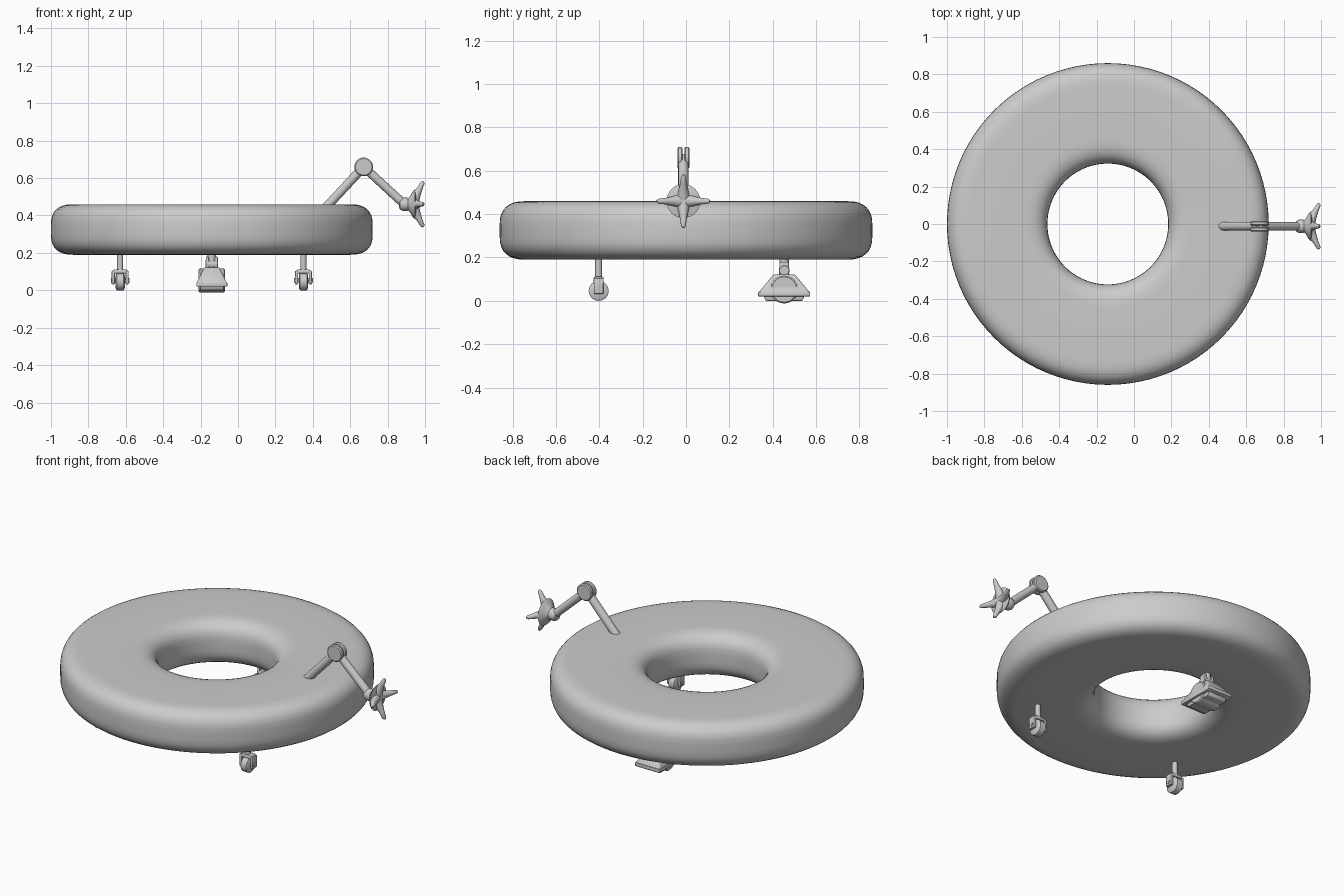
import bpy, bmesh, math
from mathutils import Vector

if "Cube" in bpy.data.objects:
    bpy.data.objects.remove(bpy.data.objects["Cube"])

CX = -0.14   # ring centre
AY = -0.012  # arm centre line


def finish(name, bm, angle=35):
    bmesh.ops.recalc_face_normals(bm, faces=bm.faces)
    me = bpy.data.meshes.new(name)
    bm.to_mesh(me)
    bm.free()
    ob = bpy.data.objects.new(name, me)
    bpy.context.collection.objects.link(ob)
    bpy.ops.object.select_all(action='DESELECT')
    ob.select_set(True)
    bpy.context.view_layer.objects.active = ob
    bpy.ops.object.shade_smooth_by_angle(angle=math.radians(angle))
    return ob


def lathe(name, profile, origin, axis=(0, 0, 1), n=32, closed=False):
    """Spin (radius, height) points around an axis through origin."""
    bm = bmesh.new()
    q = Vector((0, 0, 1)).rotation_difference(Vector(axis).normalized())
    rings = []
    for i in range(n):
        a = 2 * math.pi * i / n
        rings.append([bm.verts.new(Vector(origin) + q @ Vector((r * math.cos(a), r * math.sin(a), h)))
                      for r, h in profile])
    m = len(profile)
    for i in range(n):
        p, s = rings[i], rings[(i + 1) % n]
        for j in range(m if closed else m - 1):
            k = (j + 1) % m
            bm.faces.new((p[j], s[j], s[k], p[k]))
    if not closed:
        bm.faces.new([r[0] for r in rings])
        bm.faces.new([r[-1] for r in rings])
    return finish(name, bm)


def rod(name, a, b, r1, r2=None, n=20):
    d = Vector(b) - Vector(a)
    return lathe(name, [(r1, 0), (r1 if r2 is None else r2, d.length)], a, d, n)


def block(name, centre, lo, hi, z0, z1, bevel=0.004):
    """Box with half sizes lo at z0 and hi at z1."""
    bm = bmesh.new()
    loops = [[bm.verts.new((centre[0] + sx * h[0], centre[1] + sy * h[1], z))
              for sx, sy in ((-1, -1), (1, -1), (1, 1), (-1, 1))] for h, z in ((lo, z0), (hi, z1))]
    for loop in loops:
        bm.faces.new(loop)
    for i in range(4):
        j = (i + 1) % 4
        bm.faces.new((loops[0][i], loops[0][j], loops[1][j], loops[1][i]))
    bmesh.ops.bevel(bm, geom=bm.edges[:], offset=bevel, segments=2, affect='EDGES', profile=0.5)
    return finish(name, bm)


# Ring body: rounded section, softer on the inner side
section = []
for r, z, rx, rz, a0 in ((0.74, 0.35, 0.12, 0.11, 0), (0.453, 0.35, 0.13, 0.11, 90),
                         (0.453, 0.30, 0.13, 0.11, 180), (0.74, 0.30, 0.12, 0.11, 270)):
    for k in range(9):
        a = math.radians(a0 + k * 90 / 8)
        c, s = math.cos(a), math.sin(a)
        e = 0.8
        section.append((r + rx * math.copysign(abs(c) ** e, c), z + rz * math.copysign(abs(s) ** e, s)))
lathe("ring_body", section, (CX, 0, 0), n=96, closed=True)

# Two casters
for side, x in (("left", -0.63), ("right", 0.35)):
    y = -0.403
    rod(side + "_caster_stem", (x, y, 0.10), (x, y, 0.22), 0.016)
    block(side + "_caster_fork_top", (x, y), (0.042, 0.024), (0.034, 0.022), 0.09, 0.112, 0.007)
    for s in (-1, 1):
        block(side + "_caster_fork_leg", (x + s * 0.037, y), (0.009, 0.022), (0.008, 0.023), 0.032, 0.105, 0.005)
    lathe(side + "_caster_wheel", [(0.034, -0.025), (0.046, -0.018), (0.046, 0.018), (0.034, 0.025)],
          (x, y, 0.046), (1, 0, 0))
    rod(side + "_caster_axle", (x - 0.05, y, 0.053), (x + 0.05, y, 0.053), 0.012)

# Cleaning head at the rear
hy = 0.453
block("head_lip", (CX, hy), (0.083, 0.12), (0.083, 0.12), 0.02, 0.042)
block("head_hood", (CX, hy), (0.083, 0.12), (0.04, 0.05), 0.036, 0.122, 0.006)
block("head_pad", (CX, hy), (0.062, 0.085), (0.064, 0.097), 0.0, 0.03)
lathe("head_roller_cover", [(0.058, -0.07), (0.064, -0.064), (0.064, 0.064), (0.058, 0.07)],
      (CX, hy, 0.052), (1, 0, 0))
rod("head_stem", (CX, hy, 0.10), (CX, hy, 0.22), 0.022)
for s in (-1, 1):
    block("head_bracket", (CX + s * 0.024, hy), (0.008, 0.024), (0.008, 0.022), 0.10, 0.18, 0.005)
lathe("head_pivot", [(0.022, -0.034), (0.025, -0.03), (0.025, 0.03), (0.022, 0.034)],
      (CX, hy, 0.14), (1, 0, 0), 20)

# Jointed arm
elbow, wrist = Vector((0.672, AY, 0.66)), Vector((0.88, AY, 0.468))
rod("lower_arm", (0.43, AY, 0.40), elbow, 0.024)
rod("upper_arm", elbow, wrist, 0.023)
for s in (-1, 1):
    lathe("elbow_disc", [(0.044, -0.012), (0.05, -0.007), (0.05, 0.007), (0.044, 0.012)],
          elbow + Vector((0, s * 0.016, 0)), (0, 1, 0), 28)

# Hand: wrist knob, flared dish and four fingers
lathe("wrist_knob", [(0.012, -0.04), (0.027, -0.034), (0.035, -0.02), (0.035, 0.005), (0.028, 0.022)],
      (0.90, AY, 0.46), (1, 0, 0))
lathe("hand_dish", [(0.028, -0.02), (0.036, -0.005), (0.065, 0.012), (0.078, 0.025), (0.06, 0.029),
                    (0.03, 0.034), (0.01, 0.036)], (0.92, AY, 0.46), (1, 0, 0))
for i in range(4):
    a = math.radians(90 * i)
    d = Vector((0, math.cos(a), math.sin(a)))
    c = Vector((0.935, AY, 0.46))
    tip = c + d * 0.122 + Vector((0.056, 0, 0))
    root = c + d * 0.012
    axis = tip - root
    L = axis.length
    lathe("finger", [(0.034, 0), (0.022, L * 0.35), (0.015, L * 0.65), (0.011, L * 0.93), (0.005, L)],
          root, axis, 16)
